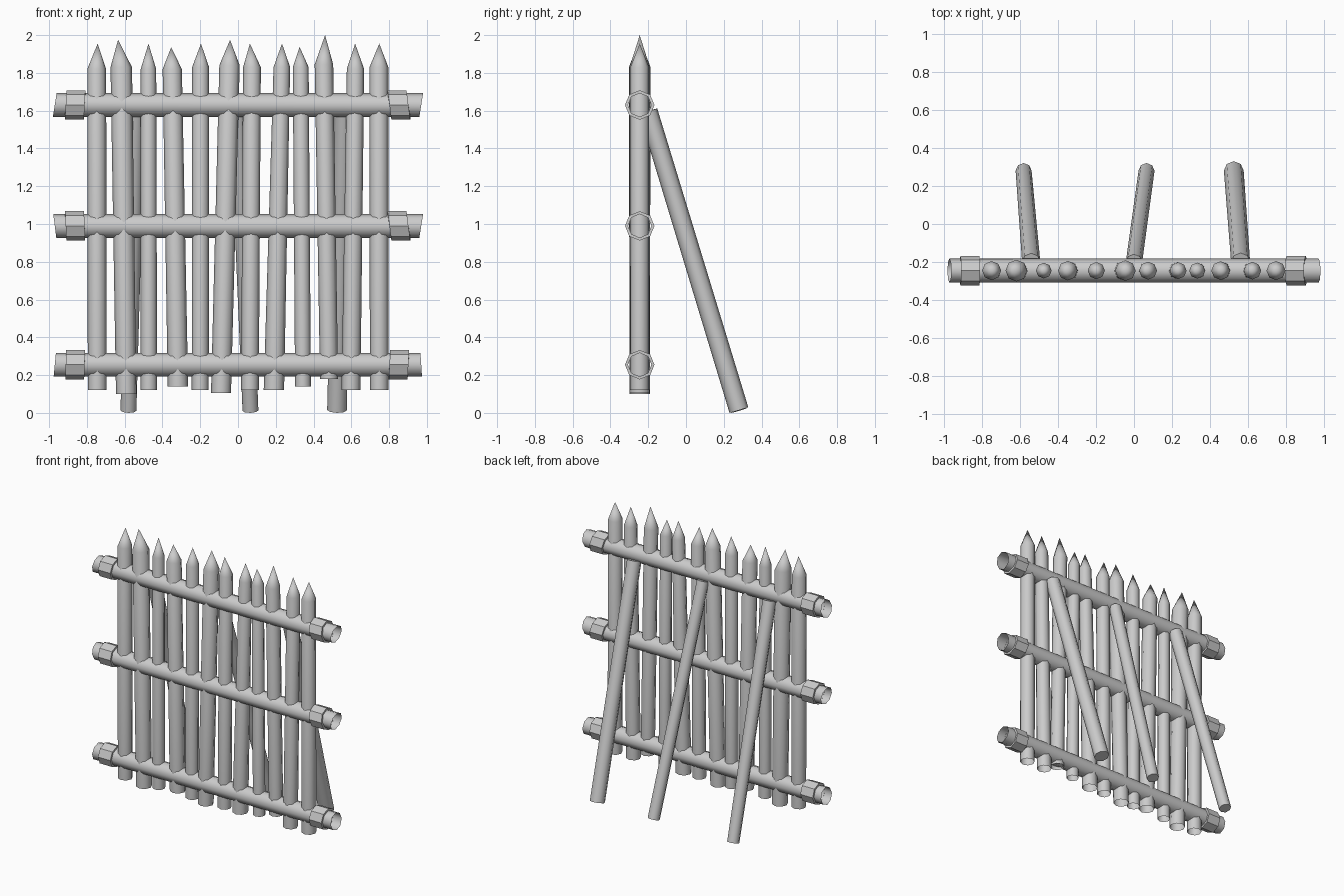
import bpy, bmesh, math
from mathutils import Vector

if "Cube" in bpy.data.objects:
    bpy.data.objects.remove(bpy.data.objects["Cube"])

Y = -0.245      # plane of the palisade
SIDES = 8


def ring(bm, centre, u, v, r, slant=Vector((0, 0, 0)), turn=0.0):
    """One loop of vertices; slant shears the loop for a rough-cut end."""
    verts = []
    for i in range(SIDES):
        a = 2 * math.pi * i / SIDES + turn
        c, s = math.cos(a), math.sin(a)
        verts.append(bm.verts.new(centre + (u * c + v * s) * r + slant * s))
    return verts


def bridge(bm, a, b):
    for i in range(SIDES):
        j = (i + 1) % SIDES
        bm.faces.new((a[i], a[j], b[j], b[i]))


def finish(bm, name, smooth=True):
    bmesh.ops.recalc_face_normals(bm, faces=bm.faces)
    for f in bm.faces:
        f.smooth = smooth and len(f.verts) < 5
    mesh = bpy.data.meshes.new(name)
    bm.to_mesh(mesh)
    bm.free()
    ob = bpy.data.objects.new(name, mesh)
    bpy.context.collection.objects.link(ob)
    return ob


X, YV, Z = Vector((1, 0, 0)), Vector((0, 1, 0)), Vector((0, 0, 1))

# Sharpened stakes, open underneath:
# (bottom x, top x, tip x, bottom z, shoulder z, tip z, bottom r, top r)
stakes = [
    (-0.745, -0.748, -0.743, 0.12, 1.82, 1.955, 0.050, 0.050),
    (-0.592, -0.618, -0.635, 0.10, 1.83, 1.975, 0.054, 0.057),
    (-0.472, -0.474, -0.474, 0.12, 1.82, 1.955, 0.044, 0.041),
    (-0.318, -0.348, -0.354, 0.14, 1.82, 1.935, 0.054, 0.051),
    (-0.200, -0.198, -0.196, 0.12, 1.83, 1.955, 0.045, 0.045),
    (-0.090, -0.045, -0.042, 0.105, 1.84, 1.975, 0.053, 0.054),
    (0.063, 0.074, 0.063, 0.12, 1.83, 1.955, 0.047, 0.047),
    (0.190, 0.232, 0.233, 0.12, 1.83, 1.955, 0.054, 0.044),
    (0.344, 0.332, 0.326, 0.14, 1.83, 1.938, 0.042, 0.042),
    (0.482, 0.455, 0.461, 0.18, 1.845, 2.0, 0.048, 0.049),
    (0.598, 0.622, 0.620, 0.12, 1.82, 1.955, 0.050, 0.046),
    (0.748, 0.746, 0.748, 0.12, 1.83, 1.955, 0.050, 0.050),
]
for n, (xb, xt, xp, zb, zs, zt, rb, rt) in enumerate(stakes, 1):
    bm = bmesh.new()
    low = ring(bm, Vector((xb, Y, zb)), X, YV, rb)
    top = ring(bm, Vector((xt, Y, zs)), X, YV, rt)
    tip = bm.verts.new((xp, Y, zt))
    bridge(bm, low, top)
    for i in range(SIDES):
        bm.faces.new((top[i], top[(i + 1) % SIDES], tip))
    finish(bm, f"stake_{n:02d}")

# Cross rails (open tubes with slanted ends) and their octagonal collars
# (z, left-end slant, right-end slant)
rails = [(1.63, 0.010, -0.010), (0.99, -0.008, -0.010), (0.255, 0.006, 0.004)]
for n, (z, sl, sr) in enumerate(rails, 1):
    bm = bmesh.new()
    a = ring(bm, Vector((-0.97, Y, z)), YV, Z, 0.063, X * sl)
    b = ring(bm, Vector((0.97, Y, z)), YV, Z, 0.063, X * -sr)
    bridge(bm, a, b)
    finish(bm, f"rail_{n}")

    for side, cx, s in (("left", -0.862, sl * 0.4), ("right", 0.852, sr)):
        bm = bmesh.new()
        loops = []
        for dx, r in ((-0.05, 0.062), (-0.05, 0.078), (0.05, 0.078), (0.05, 0.062)):
            loops.append(ring(bm, Vector((cx + dx, Y, z)), YV, Z, r, X * s))
        for a, b in zip(loops, loops[1:]):
            bridge(bm, a, b)
        finish(bm, f"{side}_collar_{n}", smooth=False)

# Leaning braces behind: (top x, foot x, top r, foot r)
braces = [(-0.540, -0.580, 0.048, 0.042),
          (0.000, 0.066, 0.043, 0.042),
          (0.560, 0.524, 0.050, 0.052)]
for n, (xt, xf, rt, rf) in enumerate(braces, 1):
    p, q = Vector((xf, 0.280, 0.015)), Vector((xt, -0.200, 1.597))
    d = (q - p).normalized()
    u = (X - d * X.dot(d)).normalized()
    v = d.cross(u)
    p.z = rf * abs(v.z)     # rest the foot on the ground
    bm = bmesh.new()
    low, top = ring(bm, p, u, v, rf), ring(bm, q, u, v, rt)
    bridge(bm, low, top)
    bm.faces.new(low)
    bm.faces.new(top)
    finish(bm, f"brace_{n}")
